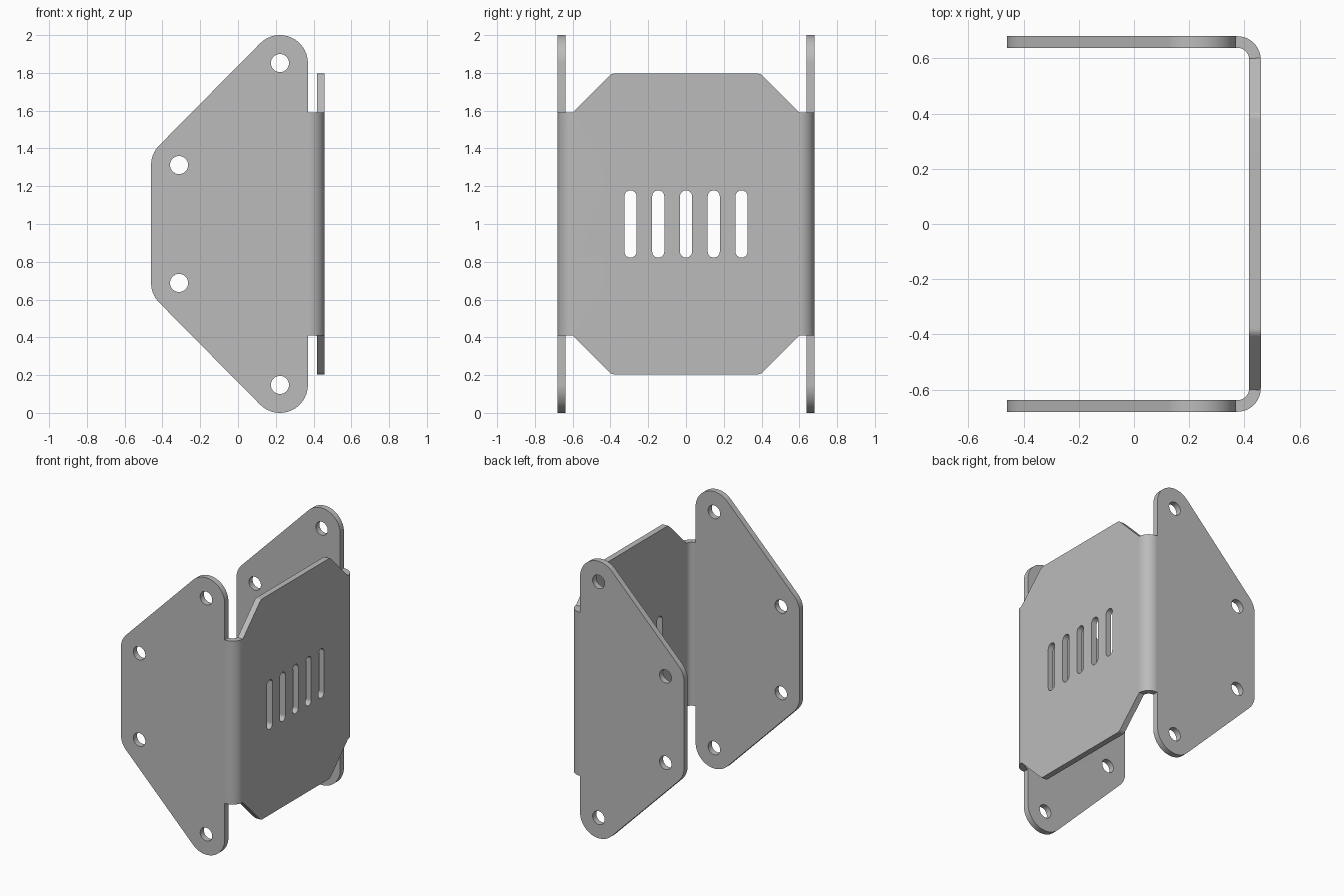
import bpy, bmesh
from math import pi, sin, cos, radians
from mathutils import Vector

if "Cube" in bpy.data.objects:
    bpy.data.objects.remove(bpy.data.objects["Cube"], do_unlink=True)

THICK = 0.042          # sheet thickness
R = 0.085              # outer bend radius
CX, CY = 0.374, 0.595  # bend axis
BEND = 0.1             # flat length of each bend
FLAT = CY + BEND       # where the side flange starts
MID = 1.0              # mirror height
HOLE_R, EDGE_R = 0.048, 0.148
TIP, REAR = (0.222, 0.852), (-0.312, 0.312)  # hole centres: x, height from MID


def arc(c, r, a0, a1, n=10):
    return [(c[0] + r * cos(radians(a0 + (a1 - a0) * i / n)),
             c[1] + r * sin(radians(a0 + (a1 - a0) * i / n))) for i in range(n + 1)]


def unfold(x):
    return FLAT + CX - x


# Upper right quarter of the flat pattern, from the panel top to the flange rear
quarter = arc((0.378, 0.756), 0.04, 90, 45, 4)
quarter += [(CY + 0.005, 0.59), (unfold(TIP[0] + EDGE_R), 0.59)]
flange = arc(TIP, EDGE_R, 0, 135, 20) + arc(REAR, EDGE_R, 135, 180, 8)
quarter += [(unfold(x), z) for x, z in flange]
right = quarter + [(u, -z) for u, z in reversed(quarter)]
outline = right + [(-u, z) for u, z in reversed(right)]

# Bolt holes and vent slots
loops = [outline]
for s in (-1, 1):
    for x, z in (TIP, REAR):
        for v in (-1, 1):
            loops.append(arc((s * unfold(x), v * z), HOLE_R, 0, 360, 32)[:-1])
for i in range(-2, 3):
    u = i * 0.147
    loops.append(arc((u, 0.146), 0.032, 0, 180, 12) + arc((u, -0.146), 0.032, 180, 360, 12))

# Fill the flat pattern and cut it along the bend lines
bm = bmesh.new()
edges = []
for loop in loops:
    vs = [bm.verts.new((u, z, 0)) for u, z in loop]
    edges += [bm.edges.new((a, b)) for a, b in zip(vs, vs[1:] + vs[:1])]
bmesh.ops.triangle_fill(bm, use_beauty=True, use_dissolve=False, edges=edges)
for s in (-1, 1):
    for i in range(13):
        bmesh.ops.bisect_plane(bm, geom=bm.verts[:] + bm.edges[:] + bm.faces[:], dist=1e-5,
                               plane_co=(s * (CY + BEND * i / 12), 0, 0), plane_no=(1, 0, 0))

# Thicken the sheet
ext = bmesh.ops.extrude_face_region(bm, geom=bm.faces[:], use_keep_orig=True)
for v in ext["geom"]:
    if isinstance(v, bmesh.types.BMVert):
        v.co.z = THICK


# Fold the sheet into a channel
def fold(p):
    u, z, w = p
    a, s, r = abs(u), (1 if u >= 0 else -1), R - w
    if a <= CY:
        x, y = CX + r, a
    elif a < FLAT:
        t = (a - CY) / BEND * pi / 2
        x, y = CX + r * cos(t), CY + r * sin(t)
    else:
        x, y = CX - (a - FLAT), CY + r
    return Vector((x, s * y, MID + z))


for v in bm.verts:
    v.co = fold(v.co)
bmesh.ops.recalc_face_normals(bm, faces=bm.faces[:])
mesh = bpy.data.meshes.new("folded_bracket")
bm.to_mesh(mesh)
bm.free()

# Plain grey metal
mat = bpy.data.materials.new("grey metal")
mat.use_nodes = True
grey = (0.5, 0.5, 0.5, 1)
mat.diffuse_color = grey
mat.node_tree.nodes["Principled BSDF"].inputs["Base Color"].default_value = grey
mesh.materials.append(mat)

bracket = bpy.data.objects.new("folded_bracket", mesh)
bpy.context.collection.objects.link(bracket)
bpy.ops.object.select_all(action="DESELECT")
bracket.select_set(True)
bpy.context.view_layer.objects.active = bracket
bpy.ops.object.shade_smooth_by_angle(angle=radians(35))
weighted = bracket.modifiers.new("weighted_normals", "WEIGHTED_NORMAL")
weighted.keep_sharp = True
